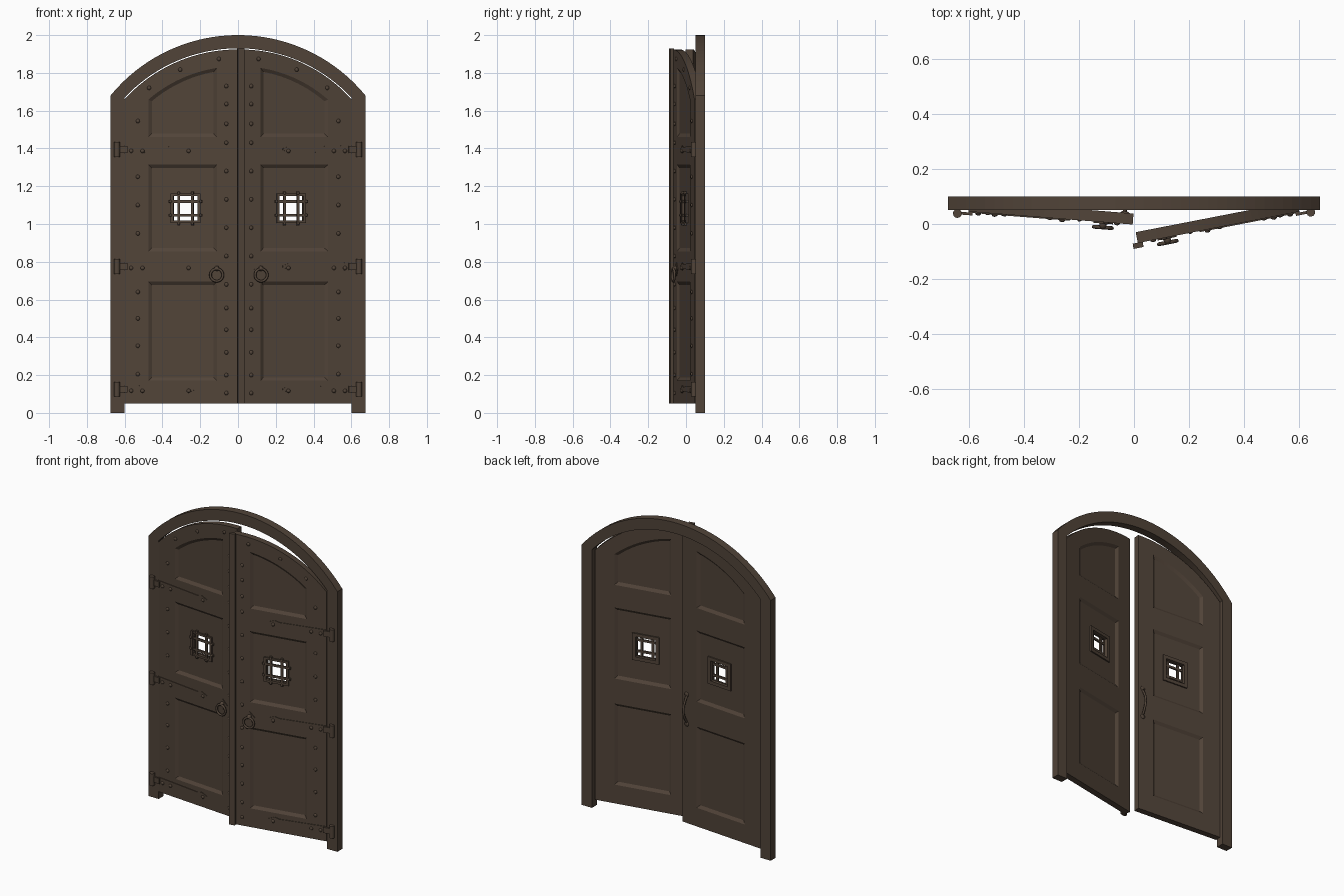
import bpy, bmesh, math
from mathutils import Matrix, Vector

cube = bpy.data.objects.get("Cube")
if cube:
    bpy.data.objects.remove(cube, do_unlink=True)

wood = bpy.data.materials.new("dark_brown")
wood.use_nodes = True
COLOR = (0.082, 0.057, 0.040, 1)
wood.diffuse_color = COLOR
bsdf = wood.node_tree.nodes["Principled BSDF"]
bsdf.inputs["Base Color"].default_value = COLOR
bsdf.inputs["Roughness"].default_value = 0.8

ARCH_Z = 1.108          # centre height of the concentric door arches
LEAF_W = 0.6
THICK = 0.04


def make(name, bm, smooth=False):
    bmesh.ops.recalc_face_normals(bm, faces=bm.faces)
    mesh = bpy.data.meshes.new(name)
    bm.to_mesh(mesh)
    bm.free()
    mesh.materials.append(wood)
    for p in mesh.polygons:
        p.use_smooth = smooth
    ob = bpy.data.objects.new(name, mesh)
    bpy.context.collection.objects.link(ob)
    return ob


def loft(bm, a, ya, b, yb):
    """Closed solid between two matching x-z outlines at depths ya and yb."""
    va = [bm.verts.new((x, ya, z)) for x, z in a]
    vb = [bm.verts.new((x, yb, z)) for x, z in b]
    n = len(va)
    bm.faces.new(va)
    bm.faces.new(vb[::-1])
    for i in range(n):
        j = (i + 1) % n
        bm.faces.new((va[i], vb[i], vb[j], va[j]))


def rect(x0, x1, z0, z1):
    return [(x0, z0), (x1, z0), (x1, z1), (x0, z1)]


def box(bm, x0, x1, y0, y1, z0, z1):
    r = rect(x0, x1, z0, z1)
    loft(bm, r, y0, r, y1)


def arc(x0, x1, radius, cz, n):
    xs = [x0 + (x1 - x0) * i / n for i in range(n + 1)]
    return [(x, cz + math.sqrt(radius ** 2 - x * x)) for x in xs]


def arched(x0, x1, z0, radius, n=14):
    return [(x0, z0), (x1, z0)] + arc(x1, x0, radius, ARCH_Z, n)


def dome(bm, x, y, z, r, flat=0.7):
    m = Matrix.Translation((x, y, z)) @ Matrix.Diagonal((1, flat, 1, 1))
    bmesh.ops.create_uvsphere(bm, u_segments=10, v_segments=6, radius=r, matrix=m)


def tube(bm, pts, r, closed=False, sides=8):
    pts = [Vector(p) for p in pts]
    n = len(pts)
    rings = []
    for i, p in enumerate(pts):
        a = pts[i - 1] if closed or i else p
        b = pts[(i + 1) % n] if closed or i < n - 1 else p
        q = (b - a).to_track_quat('Z', 'X')
        turn = [math.tau * k / sides for k in range(sides)]
        rings.append([bm.verts.new(p + q @ Vector((r * math.cos(t), r * math.sin(t), 0))) for t in turn])
    for i in range(n if closed else n - 1):
        a, b = rings[i], rings[(i + 1) % n]
        # pair each vertex with the nearest one of the next ring
        s = min(range(sides), key=lambda k: (b[k].co - a[0].co).length)
        d = min((1, -1), key=lambda d: (b[(s + d) % sides].co - a[1].co).length)
        for k in range(sides):
            bm.faces.new((a[k], a[(k + 1) % sides], b[(s + d * (k + 1)) % sides], b[(s + d * k) % sides]))
    if not closed:
        bm.faces.new(rings[0])
        bm.faces.new(rings[-1])


def cut(ob, cutter):
    mod = ob.modifiers.new("cut", 'BOOLEAN')
    mod.operation, mod.solver, mod.object = 'DIFFERENCE', 'EXACT', cutter
    dg = bpy.context.evaluated_depsgraph_get()
    mesh = bpy.data.meshes.new_from_object(ob.evaluated_get(dg))
    ob.modifiers.clear()
    ob.data = mesh
    bpy.data.objects.remove(cutter, do_unlink=True)


# Arched frame
bm = bmesh.new()
outer = [(-0.675, 0)] + arc(-0.675, 0.675, 0.872, 1.128, 40) + [(0.675, 0)]
inner = [(0.602, 0)] + arc(0.602, -0.602, 0.822, ARCH_Z, 40) + [(-0.602, 0)]
loft(bm, outer + inner, 0.05, outer + inner, 0.10)
make("arched_frame", bm)


def panel_outlines(inset):
    x0, x1 = 0.11 + inset, 0.475 - inset
    return [rect(x0, x1, 0.17 + inset, 0.695 - inset),
            rect(x0, x1, 0.855 + inset, 1.315 - inset),
            arched(x0, x1, 1.46 + inset, 0.727 - inset)]


def door(side, s, angle):
    parts = []

    def add(name, bm, smooth=False):
        parts.append(make(side + "_" + name, bm, smooth))
        return parts[-1]

    # Leaf with sunken panels on both faces and a window
    bm = bmesh.new()
    shape = arched(0.003, LEAF_W, 0.05, 0.816, 24)
    loft(bm, shape, 0, shape, THICK)
    leaf = add("door_leaf", bm)
    bm = bmesh.new()
    for big, small in zip(panel_outlines(-0.001), panel_outlines(0.018)):
        loft(bm, big, -0.001, small, 0.012)
        loft(bm, big, THICK + 0.001, small, THICK - 0.012)
    cut(leaf, make("panel_cutter", bm))
    wx, wz, h = 0.277, 1.083, 0.068
    bm = bmesh.new()
    box(bm, wx - h, wx + h, -0.1, 0.1, wz - h, wz + h)
    cut(leaf, make("window_cutter", bm))

    # Window grille with riveted bars, and trim on the back
    bm = bmesh.new()
    for off, reach, w in ((0.036, 0.09, 0.007), (0.072, 0.079, 0.007)):
        for o in (-off, off):
            box(bm, wx + o - w, wx + o + w, 0.001, 0.012, wz - reach, wz + reach)
            box(bm, wx - reach, wx + reach, 0.003, 0.0125, wz + o - w, wz + o + w)
    add("window_grille", bm)
    bm = bmesh.new()
    for a in (-0.036, 0.036):
        for b in (-0.08, 0.08):
            dome(bm, wx + a, 0.001, wz + b, 0.008)
            dome(bm, wx + b, 0.001, wz + a, 0.008)
    add("grille_rivets", bm, True)
    bm = bmesh.new()
    for o in (-0.076, 0.076):
        box(bm, wx + o - 0.011, wx + o + 0.011, 0.027, 0.037, wz - 0.087, wz + 0.087)
        box(bm, wx - 0.087, wx + 0.087, 0.027, 0.0365, wz + o - 0.011, wz + o + 0.011)
    add("window_trim", bm)

    # Strap hinges
    straps, barrels, studs = bmesh.new(), bmesh.new(), bmesh.new()
    for z in (0.125, 0.775, 1.395):
        half = [(0.6, 0.021), (0.3, 0.012), (0.27, 0.02), (0.23, 0.004)]
        strap = [(x, z + w) for x, w in half] + [(x, z - w) for x, w in half[::-1]]
        loft(straps, strap, -0.004, strap, 0.001)
        box(straps, 0.585, 0.64, -0.013, -0.003, z - 0.018, z + 0.018)
        bmesh.ops.create_cone(barrels, cap_ends=True, segments=14, radius1=0.016, radius2=0.016,
                              depth=0.078, matrix=Matrix.Translation((0.64, -0.01, z)))
        for x in (0.565, 0.505, 0.26):
            dome(studs, x, -0.004, z - 0.008, 0.011)
    add("hinge_straps", straps)
    barrel = add("hinge_barrels", barrels)
    for p in barrel.data.polygons:
        p.use_smooth = abs(p.normal.z) < 0.5

    # Studs along the stiles and under the arch
    columns = {0.06: (0.105, 0.20, 0.32, 0.44, 0.555, 0.68, 0.83, 0.98, 1.13, 1.28, 1.43, 1.53, 1.635, 1.73),
               0.53: (0.205, 0.355, 0.50, 0.64, 0.95, 1.10, 1.25, 1.545)}
    for x, zs in columns.items():
        for z in zs:
            dome(studs, x, 0, z, 0.011)
    for x in (0.10, 0.305, 0.47):
        dome(studs, x, 0, ARCH_Z + math.sqrt(0.772 ** 2 - x * x), 0.011)
    add("door_studs", studs, True)

    # Ring pull on a diamond plate
    bm = bmesh.new()
    d = [(0.11, 0.725), (0.145, 0.76), (0.11, 0.795), (0.075, 0.76)]
    loft(bm, d, -0.005, d, 0.001)
    add("pull_plate", bm)
    bm = bmesh.new()
    ring = [math.tau * i / 24 for i in range(24)]
    tube(bm, [(0.11 + 0.033 * math.cos(t), -0.019, 0.73 + 0.033 * math.sin(t)) for t in ring], 0.007, True)
    dome(bm, 0.11, -0.008, 0.765, 0.014, 1.3)
    add("ring_pull", bm, True)

    # Meeting strip on the left leaf, bow handle on the back of the right leaf
    bm = bmesh.new()
    if side == "left":
        box(bm, -0.016, 0.021, -0.018, 0.001, 0.05, 1.93)
        add("meeting_strip", bm)
    else:
        bow = [(0.035, THICK + 0.032 * math.sin(math.pi * i / 10), 0.70 + 0.017 * i) for i in range(11)]
        tube(bm, bow, 0.007)
        for z in (0.69, 0.88):
            dome(bm, 0.035, THICK, z, 0.016, 0.4)
        add("back_handle", bm, True)

    # Swing the leaf about its hinge
    swing = (Matrix.Translation((s * LEAF_W, 0.045, 0)) @ Matrix.Rotation(s * math.radians(angle), 4, 'Z')
             @ Matrix.Diagonal((s, 1, 1, 1)) @ Matrix.Translation((-LEAF_W, 0, 0)))
    for ob in parts:
        ob.data.transform(swing)
        if s < 0:
            ob.data.flip_normals()


door("left", 1, 11)
door("right", -1, 4.5)
